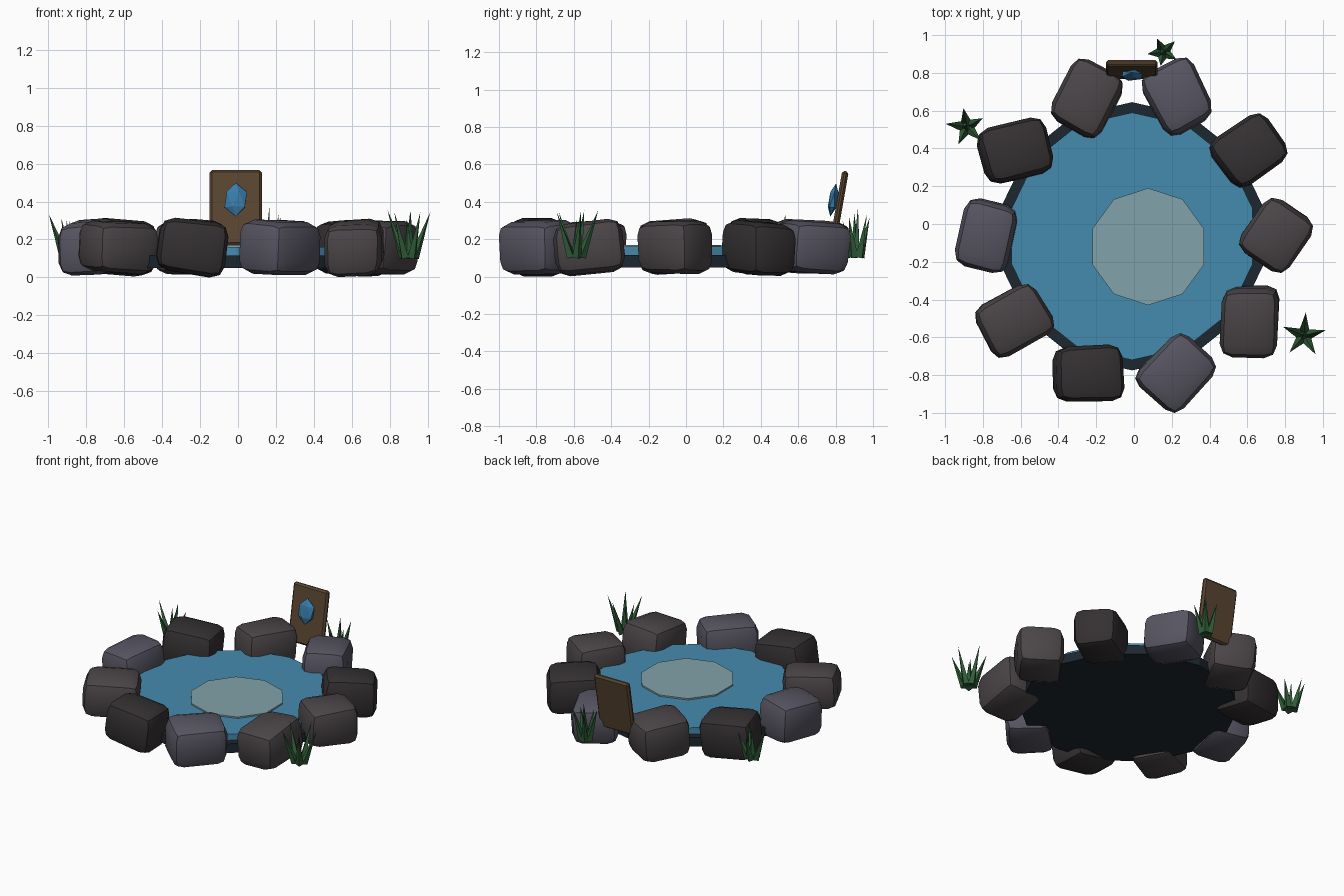
import bpy, bmesh, random
from math import radians, cos, sin, pi
from mathutils import Matrix, Vector

if "Cube" in bpy.data.objects:
    bpy.data.objects.remove(bpy.data.objects["Cube"])

random.seed(4)


def mat(name, rgb):
    m = bpy.data.materials.new(name)
    m.diffuse_color = (*rgb, 1)
    m.use_nodes = True
    m.node_tree.nodes["Principled BSDF"].inputs["Base Color"].default_value = m.diffuse_color
    return m


STONES = [mat("stone_brown", (0.07, 0.06, 0.065)),
          mat("stone_blue", (0.095, 0.09, 0.12)),
          mat("stone_dark", (0.035, 0.03, 0.033))]
BASIN = mat("basin_dark", (0.012, 0.02, 0.03))
WATER = mat("water_blue", (0.06, 0.26, 0.42))
RIPPLE = mat("ripple_pale", (0.22, 0.36, 0.40))
WOOD = mat("wood", (0.10, 0.06, 0.03))
GEM = mat("gem_blue", (0.04, 0.20, 0.40))
GRASS = mat("grass_green", (0.03, 0.11, 0.04))


def finish(name, bm, material, loc=(0, 0, 0), rot=(0, 0, 0)):
    me = bpy.data.meshes.new(name)
    bm.to_mesh(me)
    bm.free()
    ob = bpy.data.objects.new(name, me)
    bpy.context.collection.objects.link(ob)
    ob.location, ob.rotation_euler = loc, rot
    me.materials.append(material)
    return ob


def disc(name, r, sides, x, y, z0, z1, material):
    bm = bmesh.new()
    bmesh.ops.create_cone(bm, cap_ends=True, segments=sides, radius1=r, radius2=r,
                          depth=z1 - z0)
    # place one corner exactly on +y
    first = max(bm.verts, key=lambda v: v.co.y).co
    turn = Vector((first.x, first.y)).angle_signed(Vector((0, 1)))
    bmesh.ops.rotate(bm, verts=bm.verts, matrix=Matrix.Rotation(-turn, 3, 'Z'))
    return finish(name, bm, material, (x, y, (z0 + z1) / 2))


def block(name, size, bevel, segs, material, loc, rot, jitter=0.0):
    bm = bmesh.new()
    bmesh.ops.create_cube(bm, size=1)
    bmesh.ops.scale(bm, vec=size, verts=bm.verts)
    for v in bm.verts:
        v.co += Vector([random.uniform(-jitter, jitter) for _ in range(3)])
    bmesh.ops.bevel(bm, geom=bm.edges[:], offset=bevel, segments=segs,
                    profile=0.5, affect='EDGES')
    return finish(name, bm, material, loc, rot)


# pool
disc("basin", 0.71, 14, -0.01, -0.065, 0.05, 0.115, BASIN)
disc("water", 0.655, 14, -0.01, -0.065, 0.11, 0.16, WATER)
disc("ripple", 0.31, 10, 0.075, -0.12, 0.15, 0.17, RIPPLE)

# ring of stones: x, y, turn, tilt, colour
ROCKS = [(-0.25, 0.665, 62, 3, 0), (0.23, 0.67, -62, -3, 1), (0.61, 0.39, 35, 4, 2),
         (0.75, -0.06, 56, 0, 0), (0.61, -0.515, 88, -5, 0), (0.225, -0.79, 47, 2, 1),
         (-0.25, -0.79, 2, 7, 2), (-0.635, -0.51, 30, 3, 0), (-0.78, -0.06, 78, -3, 1),
         (-0.63, 0.39, 14, 4, 2)]
for i, (x, y, turn, tilt, c) in enumerate(ROCKS):
    rock = block(f"rim_stone_{i + 1}", (0.36, 0.30, 0.275), 0.07, 2, STONES[c],
                 (x, y, 0.157), (radians(random.uniform(-4, 4)), radians(tilt), radians(turn)),
                 0.012)
    bpy.ops.object.select_all(action='DESELECT')
    rock.select_set(True)
    bpy.context.view_layer.objects.active = rock
    bpy.ops.object.shade_smooth_by_angle(angle=radians(30))

# leaning board with a gem on its front
block("sign_board", (0.275, 0.035, 0.40), 0.012, 1, WOOD,
      (-0.012, 0.818, 0.367), (radians(-10), 0, 0))
bm = bmesh.new()
bmesh.ops.create_icosphere(bm, subdivisions=1, radius=1)
bmesh.ops.scale(bm, vec=(0.066, 0.026, 0.09), verts=bm.verts)
finish("sign_gem", bm, GEM, (-0.012, 0.787, 0.41), (radians(-10), 0, 0))

# grass tufts: five outward-leaning blades each
TUFTS = [(0.155, 0.91, 0.75), (-0.885, 0.515, 1.0), (0.90, -0.59, 1.0)]
for i, (x, y, spread) in enumerate(TUFTS):
    bm = bmesh.new()
    for k in range(6):
        h = random.uniform(0.19, 0.27)
        a = 2 * pi * k / 5 + 0.75 + i
        lean, off = (20 * spread, 0.03 * spread) if k < 5 else (3, 0)
        m = (Matrix.Translation((off * cos(a), off * sin(a), 0))
             @ Matrix.Rotation(a, 4, 'Z') @ Matrix.Rotation(radians(lean), 4, 'Y')
             @ Matrix.Translation((0, 0, h / 2)))
        bmesh.ops.create_cone(bm, cap_ends=True, segments=4, radius1=0.026,
                              radius2=0, depth=h, matrix=m)
    finish(f"grass_tuft_{i + 1}", bm, GRASS, (x, y, 0.105))
